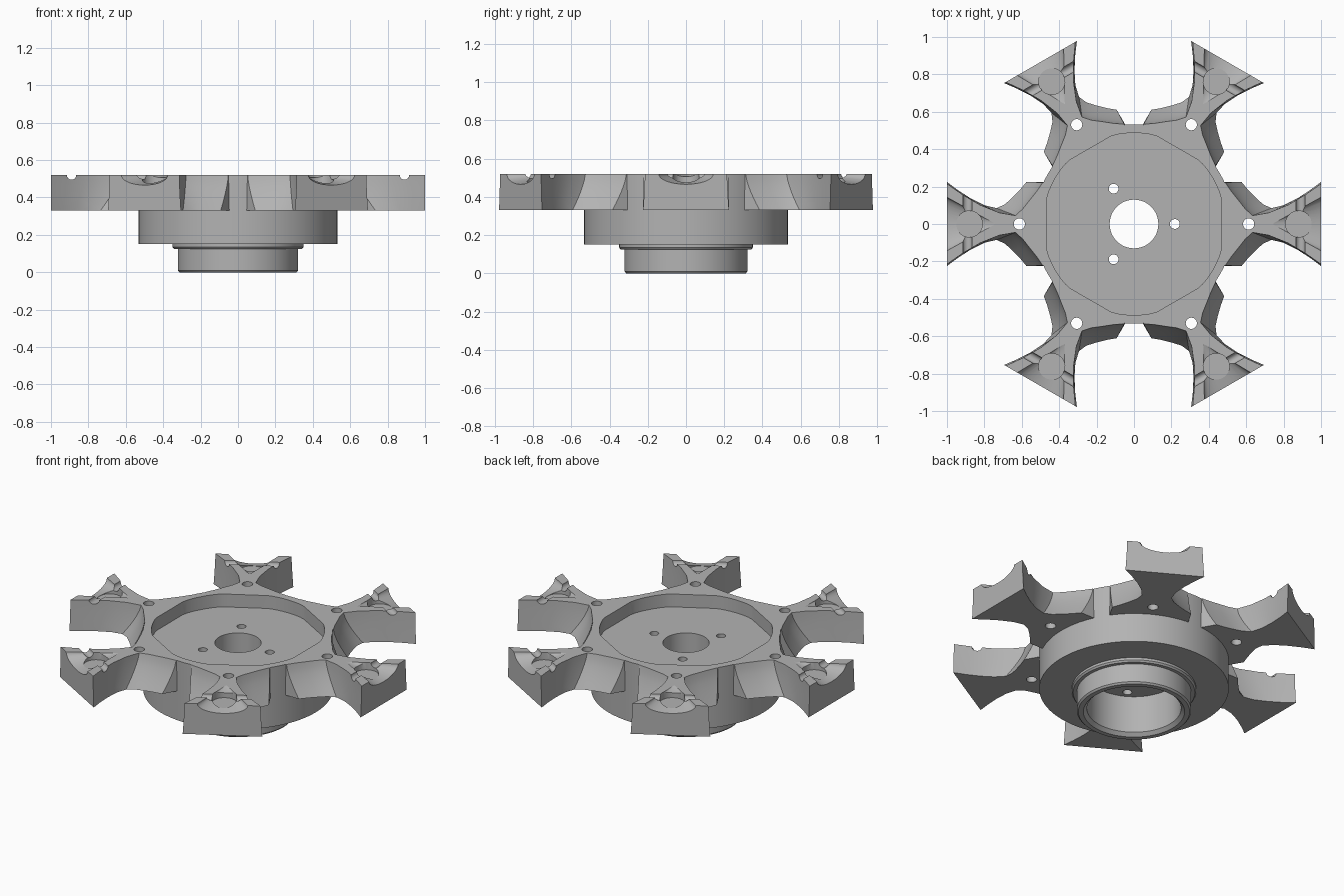
import bpy, bmesh, math
from math import pi, cos, sin, radians
from mathutils import Matrix, Vector

cube = bpy.data.objects.get("Cube")
if cube:
    bpy.data.objects.remove(cube)

grey = bpy.data.materials.new("light_grey")
grey.use_nodes = True
COLOR = (0.45, 0.45, 0.45, 1)
grey.diffuse_color = COLOR
grey.node_tree.nodes["Principled BSDF"].inputs["Base Color"].default_value = COLOR

BASE, TOP, FLOOR = 0.33, 0.52, 0.44


def add_object(name, bm):
    bmesh.ops.recalc_face_normals(bm, faces=bm.faces)
    mesh = bpy.data.meshes.new(name)
    bm.to_mesh(mesh)
    bm.free()
    mesh.materials.append(grey)
    obj = bpy.data.objects.new(name, mesh)
    bpy.context.collection.objects.link(obj)
    return obj


def loft(name, rings, closed=False):
    """Skin equal-length rings; cap the ends unless the rings form a loop."""
    bm = bmesh.new()
    loops = [[bm.verts.new(p) for p in ring] for ring in rings]
    pairs = list(zip(loops, loops[1:]))
    if closed:
        pairs.append((loops[-1], loops[0]))
    else:
        bm.faces.new(loops[0])
        bm.faces.new(loops[-1])
    for a, b in pairs:
        for i in range(len(a)):
            j = (i + 1) % len(a)
            bm.faces.new((a[i], a[j], b[j], b[i]))
    return add_object(name, bm)


def cone(name, start, end, r1, r2, squash=1.0, sides=32):
    """Cone or cylinder cutter between two points, optionally flattened in z."""
    start, end = Vector(start), Vector(end)
    axis = end - start
    turn = axis.to_track_quat("Z", "Y").to_matrix().to_4x4()
    bm = bmesh.new()
    bmesh.ops.create_cone(bm, cap_ends=True, segments=sides, radius1=r1, radius2=r2,
                          depth=axis.length)
    bmesh.ops.transform(bm, verts=bm.verts, matrix=Matrix.Translation((start + end) / 2)
                        @ Matrix.Diagonal((1, 1, squash, 1)) @ turn)
    return add_object(name, bm)


def cut(obj, cutters):
    for c in cutters:
        mod = obj.modifiers.new("cut", "BOOLEAN")
        mod.operation, mod.solver, mod.object = "DIFFERENCE", "EXACT", c
    bpy.context.view_layer.update()
    graph = bpy.context.evaluated_depsgraph_get()
    mesh = bpy.data.meshes.new_from_object(obj.evaluated_get(graph))
    obj.modifiers.clear()
    obj.data = mesh
    for c in cutters:
        bpy.data.objects.remove(c)


def smooth(obj):
    bpy.ops.object.select_all(action="DESELECT")
    obj.select_set(True)
    bpy.context.view_layer.objects.active = obj
    bpy.ops.object.shade_smooth_by_angle(angle=radians(28))


# Hub: stepped profile turned around z, with a wide bore below and a shaft hole above
profile = [(0.13, 0.25), (0.265, 0.25), (0.265, 0.02), (0.285, 0), (0.313, 0),
           (0.322, 0.01), (0.322, 0.125), (0.342, 0.125), (0.35, 0.135), (0.35, 0.15),
           (0.533, 0.15), (0.533, TOP), (0.13, TOP)]
SIDES = 96
hub = loft("hub", [[(r * cos(2 * pi * i / SIDES), r * sin(2 * pi * i / SIDES), z)
                    for i in range(SIDES)] for r, z in profile], closed=True)

# Recess: a circle flattened on the six sides that face the arms
outline = []
for i in range(SIDES):
    a = 2 * pi * i / SIDES
    off = (a + pi / 6) % (pi / 3) - pi / 6
    r = min(0.487, 0.468 / cos(off))
    outline.append((r * cos(a), r * sin(a)))
cutters = [loft("recess_cutter", [[(x, y, z) for x, y in outline] for z in (FLOOR, TOP + 0.1)])]

# Three small bolt holes through the recess floor
for k in range(3):
    x, y = 0.218 * cos(2 * pi * k / 3), 0.218 * sin(2 * pi * k / 3)
    cutters.append(cone("bolt_cutter", (x, y, 0.2), (x, y, 0.6), 0.026, 0.026))
cut(hub, cutters)
smooth(hub)

# Arm: flared block whose scooped sides lean inwards towards the top
low = [(0.478, 0.225), (0.575, 0.225), (0.61, 0.183), (0.65, 0.142), (0.69, 0.105), (0.735, 0.085),
       (0.8, 0.1), (0.87, 0.135), (0.94, 0.18), (1, 0.225)]
high = [(0.478, 0.222), (0.488, 0.222), (0.52, 0.175), (0.556, 0.13), (0.595, 0.08), (0.634, 0.045),
        (0.72, 0.06), (0.82, 0.1), (0.91, 0.152), (1, 0.215)]
rings = []
LEVELS = 6
for k in range(LEVELS + 1):
    t = k / LEVELS
    mix = (1 - t) ** 1.4
    side = [Vector(h).lerp(Vector(l), mix) for l, h in zip(low, high)]
    z = BASE + (TOP - BASE) * t
    rings.append([(p.x, p.y, z) for p in side] + [(p.x, -p.y, z) for p in reversed(side)])
arm = loft("arm_1", rings)

# Arm cuts: pin hole, tapered pocket open at the tip, seats and cross groove
cut(arm, [
    cone("pin_cutter", (0.613, 0, 0.2), (0.613, 0, 0.7), 0.03, 0.03),
    cone("pocket_cutter", (0.74, 0, TOP), (1.04, 0, TOP), 0.0, 0.165, squash=0.38),
    cone("seat_cutter", (0.88, 0, 0.475), (0.88, 0, 0.6), 0.07, 0.07),
    cone("groove_cutter", (0.89, -0.3, TOP), (0.89, 0.3, TOP), 0.025, 0.025),
])
smooth(arm)

# Repeat the arm every sixty degrees
for k in range(1, 6):
    other = bpy.data.objects.new("arm_%d" % (k + 1), arm.data)
    other.rotation_euler.z = k * pi / 3
    bpy.context.collection.objects.link(other)
